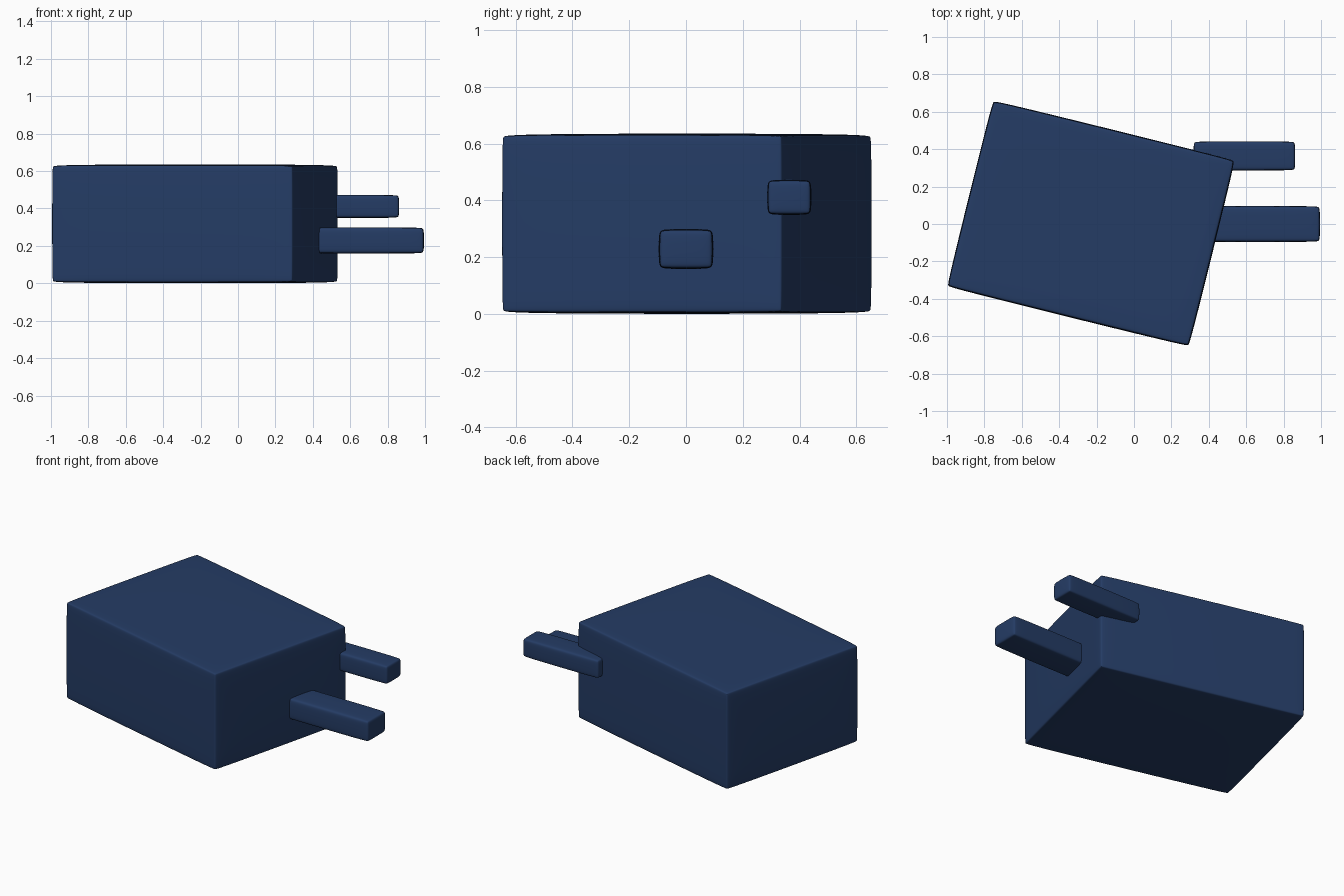
import bpy
from math import radians

if "Cube" in bpy.data.objects:
    bpy.data.objects.remove(bpy.data.objects["Cube"])

navy = bpy.data.materials.new("navy_plastic")
navy.diffuse_color = (0.018, 0.045, 0.13, 1)
navy.use_nodes = True
navy.node_tree.nodes["Principled BSDF"].inputs["Base Color"].default_value = navy.diffuse_color


def soft_box(name, center, size, bevel, turn=0):
    """Box with bevelled edges, softened by subdivision."""
    bpy.ops.mesh.primitive_cube_add(size=1, location=center, rotation=(0, 0, radians(turn)))
    ob = bpy.context.object
    ob.name = name
    ob.scale = size
    bpy.ops.object.transform_apply(location=False, rotation=False, scale=True)
    b = ob.modifiers.new("Bevel", 'BEVEL')
    b.width = bevel
    b.segments = 2
    s = ob.modifiers.new("Subdivision", 'SUBSURF')
    s.levels = s.render_levels = 3
    bpy.ops.object.shade_smooth()
    ob.data.materials.append(navy)
    return ob


# Main block, turned about the vertical
soft_box("body", (-0.23, 0.003, 0.318), (1.338, 1.03, 0.636), 0.025, -13.9)

# Two prongs pushed into the end of the block
soft_box("lower_prong", (0.66, 0.0, 0.229), (0.67, 0.194, 0.142), 0.022)
soft_box("upper_prong", (0.59, 0.364, 0.411), (0.545, 0.157, 0.125), 0.02)
